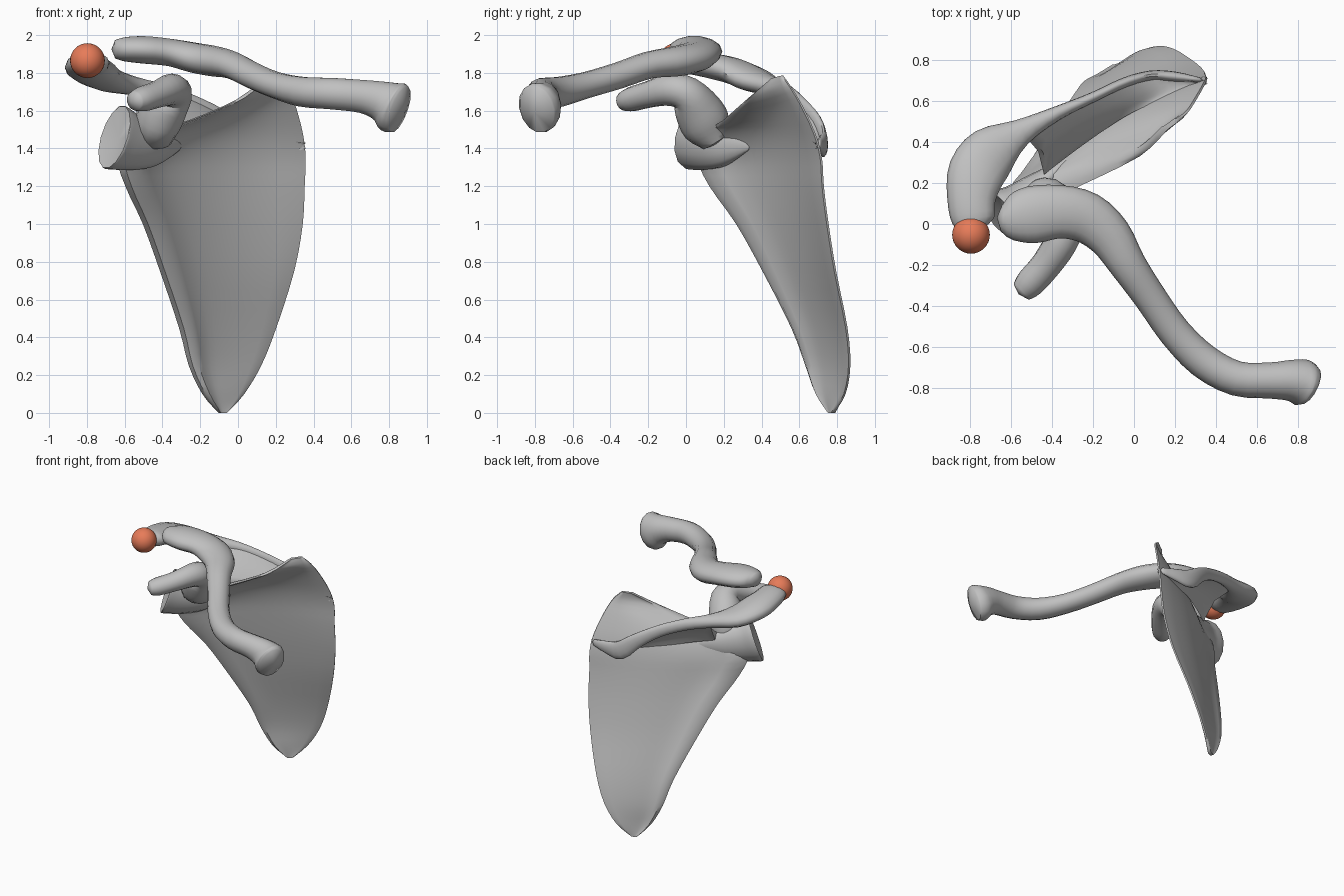
import bpy, bmesh, math
from mathutils import Vector

old = bpy.data.objects.get("Cube")
if old:
    bpy.data.objects.remove(old)


def material(name, color):
    m = bpy.data.materials.new(name)
    m.use_nodes = True
    m.diffuse_color = color
    m.node_tree.nodes["Principled BSDF"].inputs["Base Color"].default_value = color
    return m


bone = material("bone grey", (0.53, 0.53, 0.53, 1))
orange = material("marker orange", (0.8, 0.2, 0.1, 1))


def finish(name, bm, mat, angle=50):
    bmesh.ops.recalc_face_normals(bm, faces=bm.faces)
    mesh = bpy.data.meshes.new(name)
    bm.to_mesh(mesh)
    bm.free()
    ob = bpy.data.objects.new(name, mesh)
    bpy.context.collection.objects.link(ob)
    mesh.materials.append(mat)
    bpy.ops.object.select_all(action="DESELECT")
    ob.select_set(True)
    bpy.context.view_layer.objects.active = ob
    bpy.ops.object.shade_smooth_by_angle(angle=math.radians(angle))


def resample(rows, steps):
    """Catmull-Rom interpolation of equal-length tuples."""
    out = []
    for i in range(len(rows) - 1):
        p0, p1, p2, p3 = rows[max(i - 1, 0)], rows[i], rows[i + 1], rows[min(i + 2, len(rows) - 1)]
        for s in range(steps):
            t = s / steps
            out.append([b + 0.5 * t * (c - a + t * (2 * a - 5 * b + 4 * c - d + t * (3 * (b - c) + d - a)))
                        for a, b, c, d in zip(p0, p1, p2, p3)])
    return out + [list(rows[-1])]


def centre(ring):
    return sum(ring, Vector()) / len(ring)


def loft(name, rings, caps):
    """Skin closed rings; caps are the centre points of the two ends."""
    bm = bmesh.new()
    loops = [[bm.verts.new(p) for p in ring] for ring in rings]
    n = len(loops[0])
    for a, b in zip(loops, loops[1:]):
        for i in range(n):
            j = (i + 1) % n
            bm.faces.new((a[i], a[j], b[j], b[i]))
    for loop, point in zip((loops[0], loops[-1]), caps):
        tip = bm.verts.new(point)
        for i in range(n):
            bm.faces.new((loop[i], loop[(i + 1) % n], tip))
    finish(name, bm, bone)


def tube(name, stations, up=(0, 0, 1), start=0.02, end=0.02, sides=14, steps=3):
    """Sweep an ellipse along x, y, z, half width, half height stations."""
    rows = resample(stations, steps)
    pts = [Vector(r[:3]) for r in rows]
    rings, tans = [], []
    for i, r in enumerate(rows):
        t = (pts[min(i + 1, len(pts) - 1)] - pts[max(i - 1, 0)]).normalized()
        side = t.cross(Vector(up)).normalized()
        top = side.cross(t)
        tans.append(t)
        rings.append([pts[i] + side * r[3] * math.cos(a) + top * r[4] * math.sin(a)
                      for a in (2 * math.pi * k / sides for k in range(sides))])
    loft(name, rings, (pts[0] - tans[0] * start, pts[-1] + tans[-1] * end))


# Collar bone: S-shaped shaft with a flat outer end and a flared inner end
tube("collar_bone", [
    (-.65, .03, 1.925, .06, .05), (-.60, .03, 1.925, .11, .065), (-.50, .045, 1.922, .14, .074),
    (-.36, .06, 1.908, .13, .074), (-.23, .03, 1.88, .125, .08), (-.12, -.06, 1.86, .11, .08),
    (-.03, -.2, 1.84, .09, .072), (.08, -.36, 1.785, .08, .07), (.20, -.53, 1.735, .08, .07),
    (.34, -.67, 1.70, .085, .08), (.5, -.755, 1.69, .085, .085), (.66, -.765, 1.675, .088, .09),
    (.76, -.765, 1.65, .1, .11), (.82, -.775, 1.62, .115, .14), (.855, -.79, 1.605, .1, .13)],
    end=.035)

# Shoulder blade: rows of lateral xyz, medial xyz, backward bow, border thickness
blade_rows = [
    (-.10, .765, .0, -.06, .78, .0, 0, .005),
    (-.18, .70, .10, .03, .84, .10, .0, .02),
    (-.25, .65, .25, .12, .865, .25, .01, .03),
    (-.30, .58, .45, .20, .85, .45, .02, .04),
    (-.40, .43, .75, .295, .79, .75, .04, .045),
    (-.49, .29, 1.0, .34, .75, 1.0, .06, .045),
    (-.58, .15, 1.2, .35, .725, 1.2, .08, .05),
    (-.61, .09, 1.35, .355, .715, 1.35, .08, .06),
    (-.47, .13, 1.48, .34, .68, 1.48, .07, .06),
    (-.25, .21, 1.55, .30, .61, 1.63, .05, .02),
    (0, .33, 1.66, .26, .55, 1.73, .01, .01),
    (.14, .46, 1.77, .21, .51, 1.785, 0, .005)]
rings = []
count = 14
for r in resample(blade_rows, 3):
    lat, med = Vector(r[:3]), Vector(r[3:6])
    chord = med - lat
    back = Vector((-chord.y, chord.x, 0)).normalized()
    front_side, back_side = [], []
    for k in range(count + 1):
        t = k / count
        mid = lat + chord * t + back * r[6] * math.sin(math.pi * t)
        thick = .012 + r[7] * math.exp(-(t / .16) ** 2)
        thick *= .5 if k in (0, count) else 1
        front_side.append(mid - back * thick)
        back_side.append(mid + back * thick)
    rings.append(front_side + back_side[::-1])
loft("shoulder_blade", rings, (centre(rings[0]), centre(rings[-1])))

# Neck flaring from inside the blade to a dished joint socket
tube("socket_neck", [
    (-.31, .33, 1.42, .01, .03), (-.38, .26, 1.42, .04, .08), (-.47, .18, 1.42, .075, .125),
    (-.57, .10, 1.435, .10, .155), (-.64, .055, 1.455, .125, .175), (-.655, .045, 1.46, .125, .175)],
    end=-.03)

# Hooked process beside the socket
tube("hooked_process", [
    (-.44, .16, 1.44, .08, .09), (-.43, .11, 1.52, .13, .12), (-.395, .06, 1.61, .125, .125),
    (-.345, .0, 1.69, .095, .105), (-.36, -.09, 1.71, .085, .085), (-.43, -.2, 1.685, .07, .075),
    (-.51, -.29, 1.66, .065, .072), (-.55, -.33, 1.65, .05, .055)], up=(1, 0, 0))

# Spine fin: root xyz on the blade, then crest xyz
fin_rows = [
    (.31, .68, 1.41, .31, .70, 1.42), (.20, .64, 1.42, .20, .72, 1.42),
    (.08, .595, 1.43, .08, .725, 1.44), (-.05, .53, 1.45, -.05, .70, 1.53),
    (-.20, .43, 1.47, -.20, .63, 1.62), (-.33, .335, 1.49, -.37, .55, 1.69),
    (-.44, .25, 1.50, -.55, .46, 1.73)]
rings = []
for r in resample(fin_rows, 3):
    root, crest = Vector(r[:3]), Vector(r[3:])
    low, high = [], []
    for k in range(7):
        t = k / 6
        p = root.lerp(crest, t) + Vector((.05, 0, 0)) * math.sin(math.pi * t)
        off = Vector((0, -.3, 1)).normalized() * (.014 + .016 * (2 * t - 1) ** 2)
        low.append(p - off)
        high.append(p + off)
    rings.append(low + high[::-1])
loft("spine_fin", rings, (centre(rings[0]), centre(rings[-1])))

# Spine crest widening into the flat shoulder tip
tube("shoulder_tip", [
    (.32, .705, 1.42, .012, .025), (.20, .72, 1.42, .025, .05), (.08, .725, 1.43, .025, .07),
    (-.05, .69, 1.53, .025, .055), (-.20, .62, 1.62, .025, .045), (-.38, .54, 1.69, .035, .045),
    (-.55, .45, 1.73, .065, .05), (-.69, .355, 1.765, .13, .065), (-.77, .25, 1.81, .14, .07),
    (-.795, .12, 1.84, .118, .068), (-.785, .02, 1.855, .105, .06), (-.775, -.02, 1.86, .07, .04)])

# Marker ball on the shoulder tip
bm = bmesh.new()
bmesh.ops.create_uvsphere(bm, u_segments=32, v_segments=20, radius=.092)
bmesh.ops.translate(bm, verts=bm.verts, vec=(-.797, -.053, 1.865))
finish("marker_ball", bm, orange)
